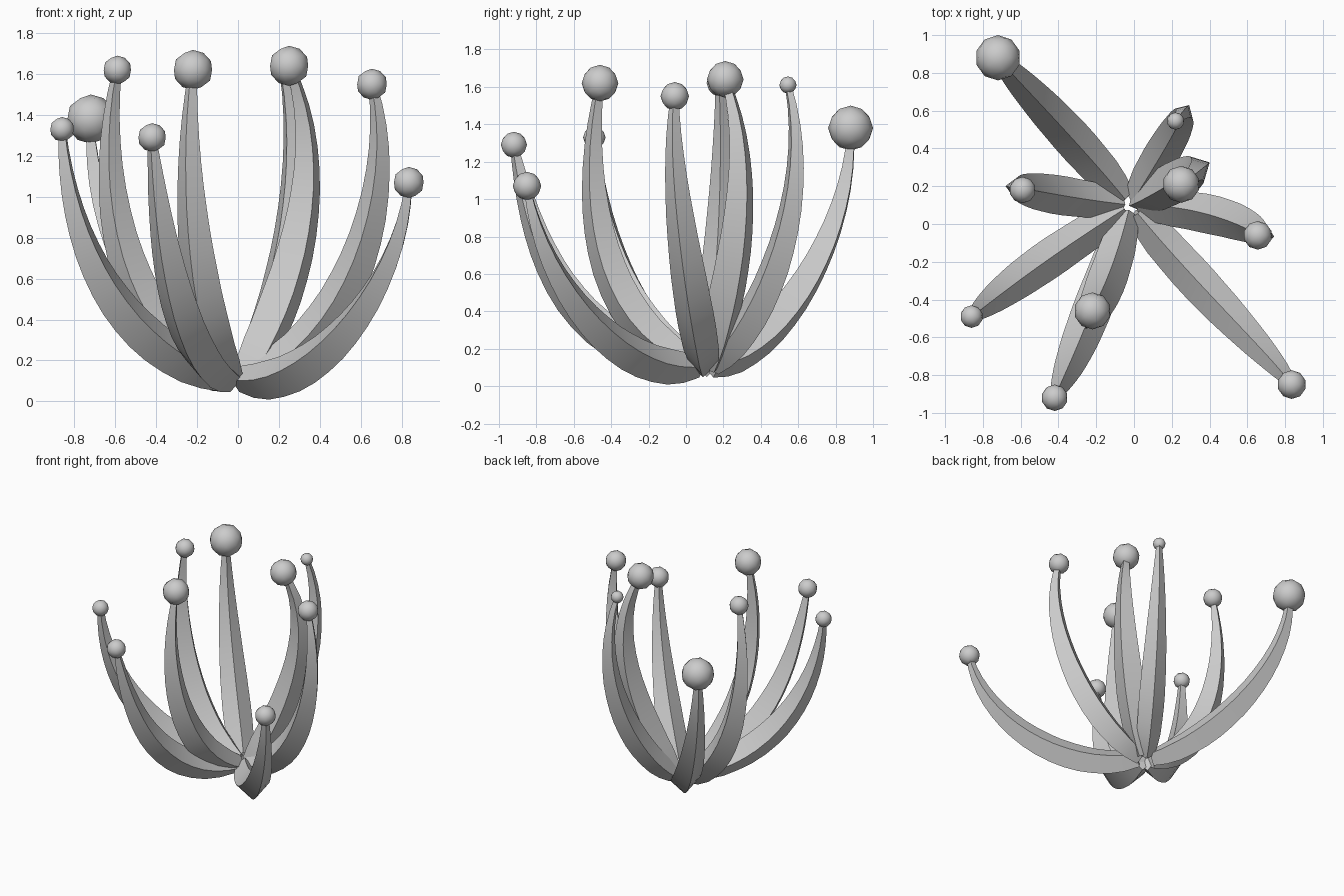
import bpy, bmesh, math
from mathutils import Vector

if "Cube" in bpy.data.objects:
    bpy.data.objects.remove(bpy.data.objects["Cube"])

CENTRE = Vector((-0.02, 0.10, 0.11))
SIDES, STEPS = 4, 16

# two points along the stalk, ball centre, ball radius, thickness
ARMS = [
    ((-.36, .49, .35), (-.62, .77, .82), (-.72, .88, 1.38), .12, 1.0),
    ((-.44, .16, .45), (-.61, .19, 1.0), (-.59, .18, 1.62), .07, 1.0),
    ((-.50, -.22, .37), (-.76, -.41, .80), (-.86, -.49, 1.33), .06, 1.0),
    ((-.24, -.50, .34), (-.36, -.79, .79), (-.42, -.92, 1.29), .07, 1.0),
    ((-.16, -.34, .47), (-.23, -.49, 1.02), (-.22, -.46, 1.62), .098, 1.0),
    ((.37, -.34, .20), (.68, -.67, .56), (.835, -.85, 1.07), .076, 1.0),
    ((.45, .04, .43), (.665, -.04, .98), (.655, -.06, 1.55), .076, 1.0),
    ((.23, .23, .56), (.335, .29, 1.10), (.25, .21, 1.64), .098, 1.05),
    ((.17, .41, .48), (.26, .57, 1.02), (.22, .545, 1.61), .046, 0.9),
]
# stalk radius along its length
TAPER = [(0, .065), (.1, .095), (.28, .105), (.45, .096), (.62, .077), (.8, .052), (1, .022)]


def radius(t):
    for (a, ra), (b, rb) in zip(TAPER, TAPER[1:]):
        if t <= b:
            return ra + (rb - ra) * (t - a) / (b - a)
    return TAPER[-1][1]


def path(pts, t):
    # smooth cubic through four evenly spaced points
    out = Vector((0, 0, 0))
    for i, p in enumerate(pts):
        w = 1.0
        for j in range(4):
            if j != i:
                w *= (3 * t - j) / (i - j)
        out += p * w
    return out


def add_stalk(name, pts, thick):
    bm = bmesh.new()
    flat = pts[2] - pts[0]
    side = Vector((-flat.y, flat.x, 0)).normalized()
    rings = []
    for k in range(STEPS + 1):
        t = k / STEPS
        tan = (path(pts, t + .01) - path(pts, t - .01)).normalized()
        up = tan.cross(side).normalized()
        across = up.cross(tan)
        c, r = path(pts, t), radius(t) * thick
        rings.append([bm.verts.new(c + r * (up * math.cos(a) + across * math.sin(a)))
                      for a in (2 * math.pi * i / SIDES for i in range(SIDES))])
    for lo, hi in zip(rings, rings[1:]):
        for i in range(SIDES):
            j = (i + 1) % SIDES
            bm.faces.new((lo[i], lo[j], hi[j], hi[i]))
    bm.faces.new(rings[0][::-1])
    bm.faces.new(rings[-1])
    bmesh.ops.recalc_face_normals(bm, faces=bm.faces)
    me = bpy.data.meshes.new(name)
    bm.to_mesh(me)
    bm.free()
    ob = bpy.data.objects.new(name, me)
    bpy.context.collection.objects.link(ob)
    bpy.ops.object.select_all(action='DESELECT')
    ob.select_set(True)
    bpy.context.view_layer.objects.active = ob
    bpy.ops.object.shade_smooth_by_angle(angle=math.radians(35))


for n, (a, b, tip, ball_r, thick) in enumerate(ARMS, 1):
    a, b, tip = Vector(a), Vector(b), Vector(tip)
    out = a - CENTRE
    out.z = 0
    start = CENTRE + out.normalized() * 0.05
    # curved four-sided stalk
    add_stalk(f"stalk_{n}", [start, a, b, tip], thick)
    # ball on the tip
    bpy.ops.mesh.primitive_ico_sphere_add(subdivisions=2, radius=ball_r, location=tip)
    bpy.context.object.name = f"tip_ball_{n}"
    bpy.ops.object.shade_smooth()
